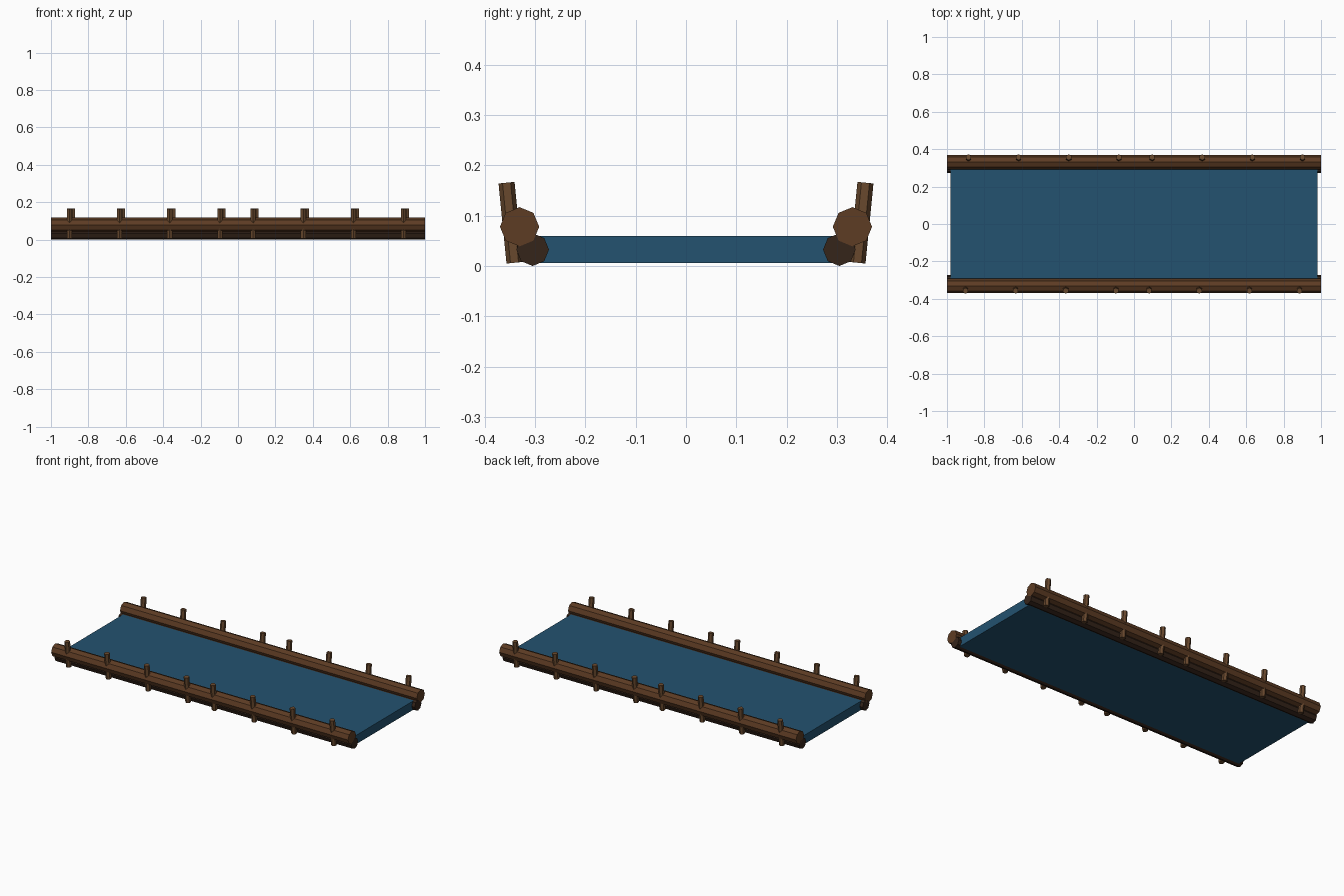
import bpy
from math import pi, radians
from mathutils import Matrix

if "Cube" in bpy.data.objects:
    bpy.data.objects.remove(bpy.data.objects["Cube"])


def material(name, rgb):
    m = bpy.data.materials.new(name)
    m.diffuse_color = (*rgb, 1)
    m.use_nodes = True
    m.node_tree.nodes["Principled BSDF"].inputs["Base Color"].default_value = m.diffuse_color
    return m


WATER = material("water_blue", (0.017, 0.085, 0.16))
LOG = material("log_brown", (0.11, 0.045, 0.017))
WET = material("wet_log_brown", (0.036, 0.018, 0.01))
STAKE = material("stake_brown", (0.14, 0.066, 0.027))


def cylinder(name, matrix, radius, length, sides, mat):
    bpy.ops.mesh.primitive_cylinder_add(vertices=sides, radius=radius, depth=length)
    ob = bpy.context.object
    ob.name = name
    ob.matrix_world = matrix
    ob.data.materials.append(mat)


# Water slab
bpy.ops.mesh.primitive_cube_add(size=1, location=(0, 0, 0.033))
water = bpy.context.object
water.name = "water"
water.scale = (1.96, 0.6, 0.054)
water.data.materials.append(WATER)

# Two banks, the second being the first turned half way round
along_x = Matrix.Rotation(pi / 2, 4, 'Y')
for side, turn in (("back", 0), ("front", pi)):
    bank = Matrix.Rotation(turn, 4, 'Z')
    # Stacked logs
    cylinder(side + "_upper_log", bank @ Matrix.Translation((0, 0.331, 0.078)) @ along_x,
             0.039, 2, 8, LOG)
    cylinder(side + "_lower_log", bank @ Matrix.Translation((0, 0.305, 0.0325)) @ along_x,
             0.0325, 2, 8, WET)
    # Leaning stakes in two groups of four
    for start in (-0.885, 0.097):
        for i in range(4):
            pos = Matrix.Translation((start + i * 0.268, 0.349, 0.086))
            cylinder(side + "_stake", bank @ pos @ Matrix.Rotation(radians(-5.7), 4, 'X'),
                     0.016, 0.16, 6, STAKE)
